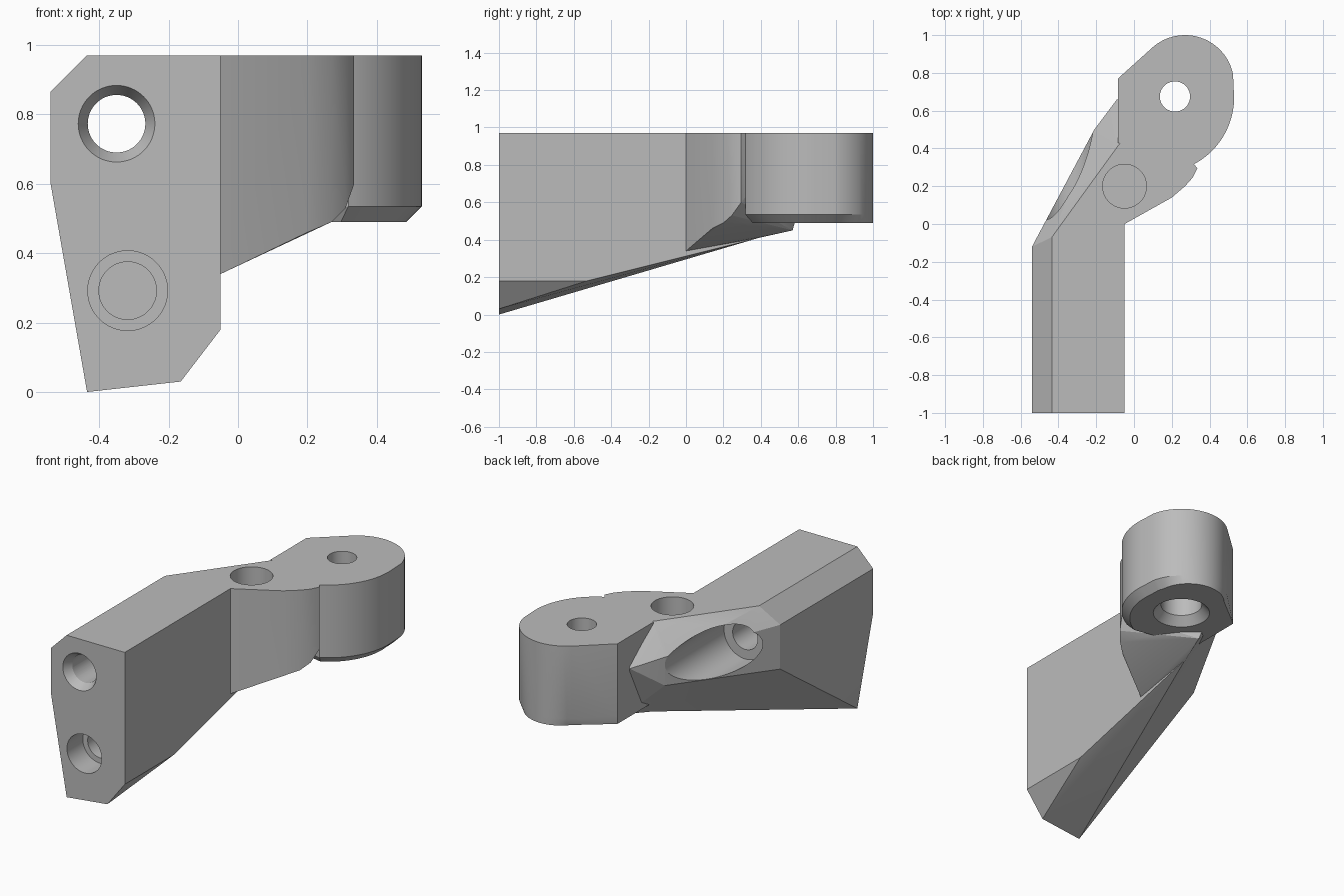
import bpy, bmesh, math
from mathutils import Vector, Matrix

if "Cube" in bpy.data.objects:
    bpy.data.objects.remove(bpy.data.objects["Cube"])

grey = bpy.data.materials.new("plain grey")
grey.use_nodes = True
grey.diffuse_color = (0.5, 0.5, 0.5, 1)
grey.node_tree.nodes["Principled BSDF"].inputs["Base Color"].default_value = (0.5, 0.5, 0.5, 1)

TOP = 0.97


def finish(name, bm):
    bmesh.ops.recalc_face_normals(bm, faces=bm.faces)
    me = bpy.data.meshes.new(name)
    bm.to_mesh(me)
    bm.free()
    me.materials.append(grey)
    ob = bpy.data.objects.new(name, me)
    bpy.context.collection.objects.link(ob)
    return ob


def hull(name, points):
    """Convex solid around a few corner points."""
    bm = bmesh.new()
    for p in points:
        bm.verts.new(p)
    out = bmesh.ops.convex_hull(bm, input=bm.verts)
    spare = {g for g in out["geom_interior"] + out["geom_unused"] if isinstance(g, bmesh.types.BMVert)}
    bmesh.ops.delete(bm, geom=list(spare), context="VERTS")
    bmesh.ops.dissolve_limit(bm, angle_limit=0.01, verts=bm.verts, edges=bm.edges)
    return finish(name, bm)


def cone(name, start, end, r1, r2=None):
    """Round cutter between two points."""
    a, b = Vector(start), Vector(end)
    turn = (b - a).to_track_quat("Z", "Y").to_matrix().to_4x4()
    bm = bmesh.new()
    bmesh.ops.create_cone(bm, cap_ends=True, segments=64, radius1=r1, radius2=r2 or r1,
                          depth=(b - a).length, matrix=Matrix.Translation((a + b) / 2) @ turn)
    return finish(name, bm)


def combine(base, other, operation):
    mod = base.modifiers.new(other.name, "BOOLEAN")
    mod.operation, mod.solver, mod.object = operation, "EXACT", other
    bpy.context.view_layer.objects.active = base
    bpy.ops.object.modifier_apply(modifier=mod.name)
    bpy.data.objects.remove(other)


# Front block with chamfered corners and a sloping underside
profile = [(-0.54, 0.865), (-0.435, TOP), (-0.05, TOP), (-0.05, 0.18),
           (-0.165, 0.03), (-0.435, 0), (-0.54, 0.6)]
ridge = [(-0.08, 0.42, TOP), (-0.21, 0.5, 0.82), (-0.21, 0.5, 0.65), (-0.09, 0.66, 0.78),
         (-0.11, 0.2, 0.37), (-0.05, 0.39, 0.41)]
elbow = [(-0.05, 0, TOP), (-0.05, 0, 0.34)]
bracket = hull("bracket", [(x, -1, z) for x, z in profile] + ridge + elbow + [
    (-0.54, -0.12, 0.865), (-0.54, -0.12, 0.6), (-0.435, -0.07, TOP), (-0.05, -0.53, 0.18)])

# Diagonal arm, rounded where it meets the lug
edge = [(0.2, 0.14, 0.46), (0.27, 0.2, 0.49), (0.31, 0.245, 0.53), (0.335, 0.295, 0.6)]
arm = hull("arm", ridge + elbow + edge + [(x, y, TOP) for x, y, z in edge] + [
    (0, 0.57, 0.45), (0.1, 0.6, TOP)])
combine(bracket, arm, "UNION")

# Rounded lug, its lower rim chamfered on the outer side
rings = [[], [], []]


def add(x, y, inset_x=0, inset_y=0):
    rings[0].append((x + inset_x, y + inset_y, 0.49))
    rings[1].append((x, y, 0.535))
    rings[2].append((x, y, TOP))


add(-0.085, 0.43)
add(-0.085, 0.77)
for cx, cy, r, first, last in ((0.27, 0.74, 0.26, 130, 12), (0.13, 0.67, 0.4, 6, -62)):
    for i in range(25):
        t = math.radians(first + (last - first) * i / 24)
        c, s = math.cos(t), math.sin(t)
        inset = -0.045 * min(1, max(0, 1.6 * (1 - s)))
        add(cx + r * c, cy + r * s, inset * c, inset * s)
bm = bmesh.new()
loops = [[bm.verts.new(p) for p in ring] for ring in rings]
n = len(loops[0])
bm.faces.new(loops[0])
bm.faces.new(loops[2])
for low, high in zip(loops, loops[1:]):
    for i in range(n):
        j = (i + 1) % n
        bm.faces.new((low[i], low[j], high[j], high[i]))
combine(bracket, finish("lug", bm), "UNION")

# Holes: start, end, radius, end radius
bolt_x, bolt_z = -0.35, 0.773
holes = {
    "bolt_scallop": ((bolt_x, -0.06, bolt_z), (bolt_x, 1.2, bolt_z), 0.14, 0.14),
    "bolt_hole": ((bolt_x, -1.1, bolt_z), (bolt_x, 0.1, bolt_z), 0.083, 0.083),
    "bolt_countersink": ((bolt_x, -1.001, bolt_z), (bolt_x, -0.95, bolt_z), 0.111, 0.083),
    "blind_counterbore": ((-0.318, -1.1, 0.292), (-0.318, -0.85, 0.292), 0.115, 0.115),
    "blind_hole": ((-0.318, -1, 0.292), (-0.318, -0.6, 0.292), 0.083, 0.083),
    "top_hole": ((-0.05, 0.2, 1.1), (-0.05, 0.2, 0.72), 0.116, 0.116),
    "lug_hole": ((0.217, 0.675, 1.1), (0.217, 0.675, 0.3), 0.08, 0.08),
    "lug_bore": ((0.217, 0.675, 0.4), (0.217, 0.675, 0.85), 0.115, 0.115),
    "lug_countersink": ((0.217, 0.675, 0.489), (0.217, 0.675, 0.54), 0.16, 0.115),
}
for name, (start, end, r1, r2) in holes.items():
    combine(bracket, cone(name, start, end, r1, r2), "DIFFERENCE")

# Smooth curved walls, keep edges sharp
bpy.ops.object.select_all(action="DESELECT")
bracket.select_set(True)
bpy.context.view_layer.objects.active = bracket
bpy.ops.object.shade_smooth_by_angle(angle=math.radians(20))
